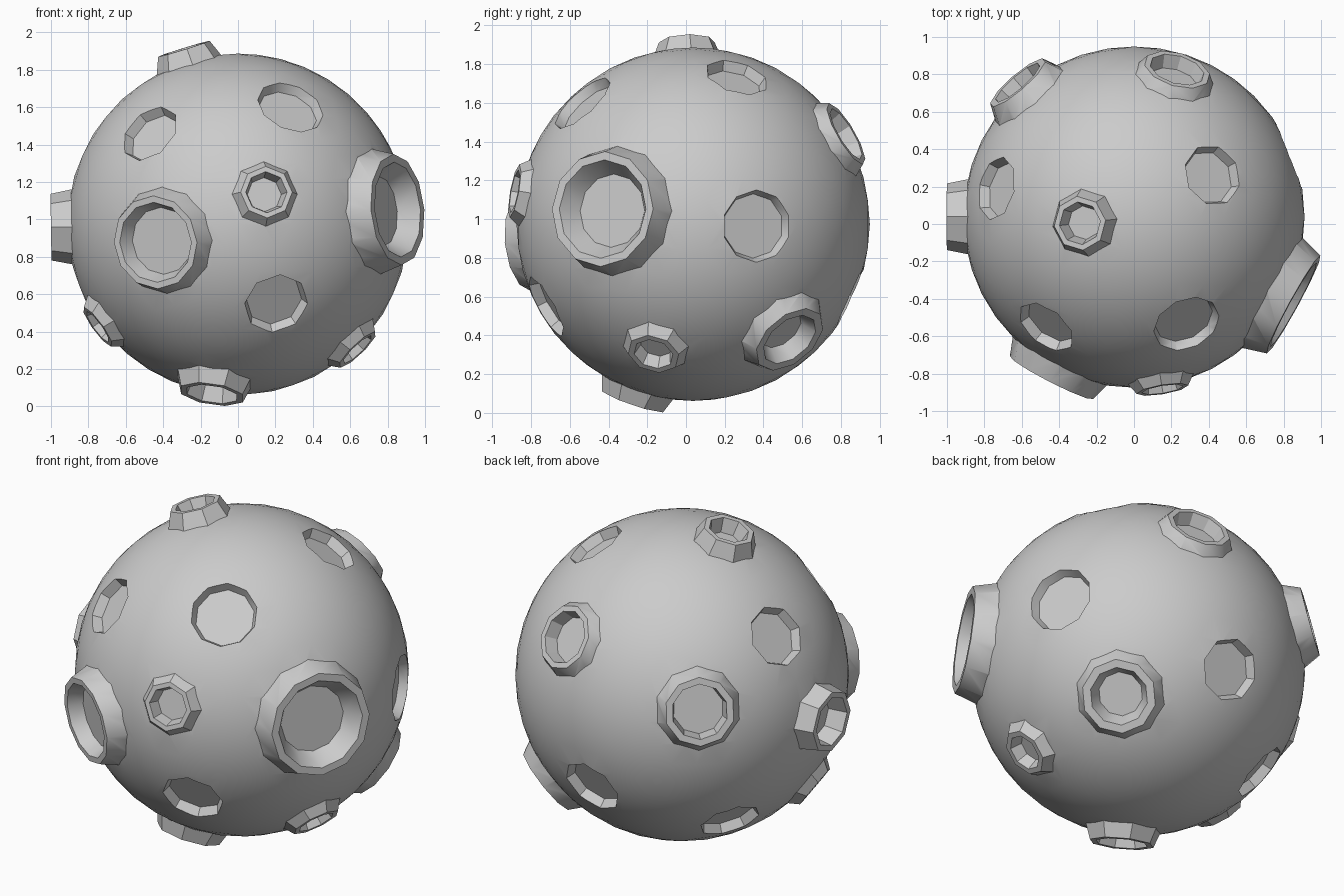
import bpy, bmesh
from math import sqrt
from mathutils import Vector, Matrix

if "Cube" in bpy.data.objects:
    bpy.data.objects.remove(bpy.data.objects["Cube"])

C = Vector((0, 0.037, 0.974))   # ball centre
R = 0.912                       # ball radius

# raised craters: direction, base radius, lip radius, lip distance, hole radius, floor radius, floor distance
RIMS = [
    ((-.455, -.885, -.10), .285, .250, .970, .215, .180, .890),
    ((.160, -.970, .180), .175, .140, .950, .112, .092, .880),
    ((.872, -.478, .080), .335, .298, .976, .255, .190, .870),
    ((-1.0, .002, -.016), .200, .178, 1.00, .145, .125, .890),
    ((-.780, -.200, -.570), .168, .130, .950, .100, .080, .880),
    ((-.140, -.310, -.910), .210, .180, .970, .145, .125, .885),
    ((.625, -.200, -.655), .175, .137, .949, .105, .085, .880),
    ((-.290, -.033, .940), .180, .145, .982, .115, .090, .900),
    ((-.620, .717, .215), .235, .193, .975, .155, .140, .890),
    ((.225, .770, .455), .215, .182, .945, .150, .130, .870),
    ((.575, .515, -.615), .245, .205, .955, .160, .122, .870),
]

# plain dents: direction, radius
DENTS = [
    ((-.48, -.60, .495), .172),
    ((.285, -.58, .635), .185),
    ((.207, -.77, -.43), .175),
    ((.85, .335, -.01), .188),
    ((.42, .225, .76), .168),
    ((-.74, .155, .49), .172),
    ((.03, .79, -.36), .175),
    ((-.575, .36, -.60), .172),
]


def plug(bm, direction, sides, r0, d0, r1, d1):
    """Tapered prism along a direction, from distance d0 to d1."""
    n = Vector(direction).normalized()
    m = (Matrix.Translation(C + n * (d0 + d1) / 2)
         @ n.to_track_quat('Z', 'Y').to_matrix().to_4x4())
    bmesh.ops.create_cone(bm, cap_ends=True, segments=sides, radius1=r0,
                          radius2=r1, depth=d1 - d0, matrix=m)


def make(name, bm):
    me = bpy.data.meshes.new(name)
    bm.to_mesh(me)
    bm.free()
    ob = bpy.data.objects.new(name, me)
    bpy.context.collection.objects.link(ob)
    return ob


def sides_for(r):
    return 12 if r > .23 else 10 if r > .18 else 8


# ball
bm = bmesh.new()
bmesh.ops.create_icosphere(bm, subdivisions=4, radius=R, matrix=Matrix.Translation(C))
ball = make("cratered_ball", bm)

# raised collars and the holes cut into everything
collars, holes = bmesh.new(), bmesh.new()
for d, rb, rl, dl, ri, rf, df in RIMS:
    n = sides_for(rl)
    db = sqrt(R * R - rb * rb)
    slope = (rb - rl) / (dl - db)
    plug(collars, d, n, rb + slope * .04, db - .04, rl, dl)
    plug(holes, d, n, rf, df, ri + (ri - rf) / (dl - df) * .03, dl + .03)
for d, r in DENTS:
    ds = sqrt(R * R - r * r)
    df, rf = .842, r - .022
    plug(holes, d, sides_for(r), rf, df, r + (r - rf) / (ds - df) * .06, ds + .06)

# join collars, cut holes, apply
bpy.context.view_layer.objects.active = ball
ball.select_set(True)
for name, mesh, op in (("collars", collars, 'UNION'), ("holes", holes, 'DIFFERENCE')):
    helper = make(name, mesh)
    helper.hide_render = True
    mod = ball.modifiers.new(name, 'BOOLEAN')
    mod.operation = op
    mod.solver = 'EXACT'
    mod.object = helper
    bpy.ops.object.modifier_apply(modifier=mod.name)
    bpy.data.objects.remove(helper)
bpy.ops.object.shade_smooth_by_angle(angle=.6)
